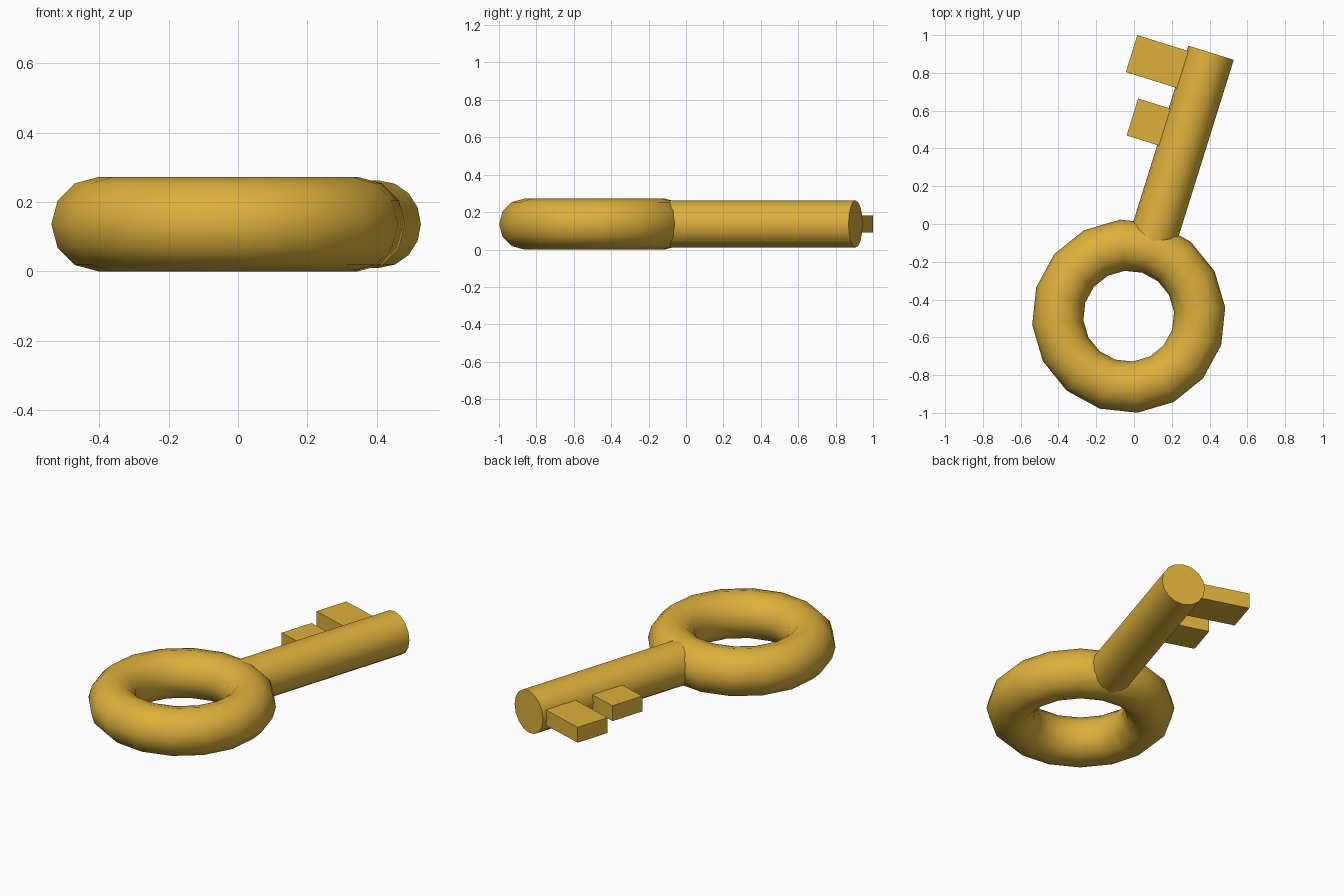
import bpy, math
from mathutils import Matrix, Vector

if "Cube" in bpy.data.objects:
    bpy.data.objects.remove(bpy.data.objects["Cube"])

gold = bpy.data.materials.new("gold")
gold.diffuse_color = (0.73, 0.44, 0.045, 1)
gold.use_nodes = True
gold.node_tree.nodes["Principled BSDF"].inputs["Base Color"].default_value = gold.diffuse_color

# The key is laid out in a local frame: ring at the origin, shaft along +y
MID_Z = 0.136
FRAME = Matrix.Translation((-0.028, -0.488, MID_Z)) @ Matrix.Rotation(math.radians(-17.35), 4, 'Z')


def place(name, matrix, smooth):
    ob = bpy.context.object
    ob.name = name
    ob.data.name = name
    ob.data.materials.append(gold)
    if smooth:
        bpy.ops.object.shade_smooth_by_angle(angle=math.radians(45))
    ob.matrix_world = FRAME @ matrix
    return ob


def tooth(name, y0, y1, reach):
    # plain block from the shaft axis out to the left
    bpy.ops.mesh.primitive_cube_add(size=1)
    size = Matrix.Diagonal((reach, y1 - y0, 0.092, 1))
    place(name, Matrix.Translation((-reach / 2, (y0 + y1) / 2, 0)) @ size, False)


# Ring handle
bpy.ops.mesh.primitive_torus_add(major_segments=16, minor_segments=12,
                                 major_radius=0.377, minor_radius=0.136)
place("ring_handle", Matrix.Identity(4), True)

# Round shaft, inner end buried in the ring
START, END = 0.375, 1.461
bpy.ops.mesh.primitive_cylinder_add(vertices=16, radius=0.126, depth=END - START)
place("shaft", Matrix.Translation((0, (START + END) / 2, 0)) @ Matrix.Rotation(math.radians(90), 4, 'X'), True)

# Two teeth
tooth("long_tooth", 1.229, 1.434, 0.400)
tooth("short_tooth", 0.910, 1.115, 0.296)
